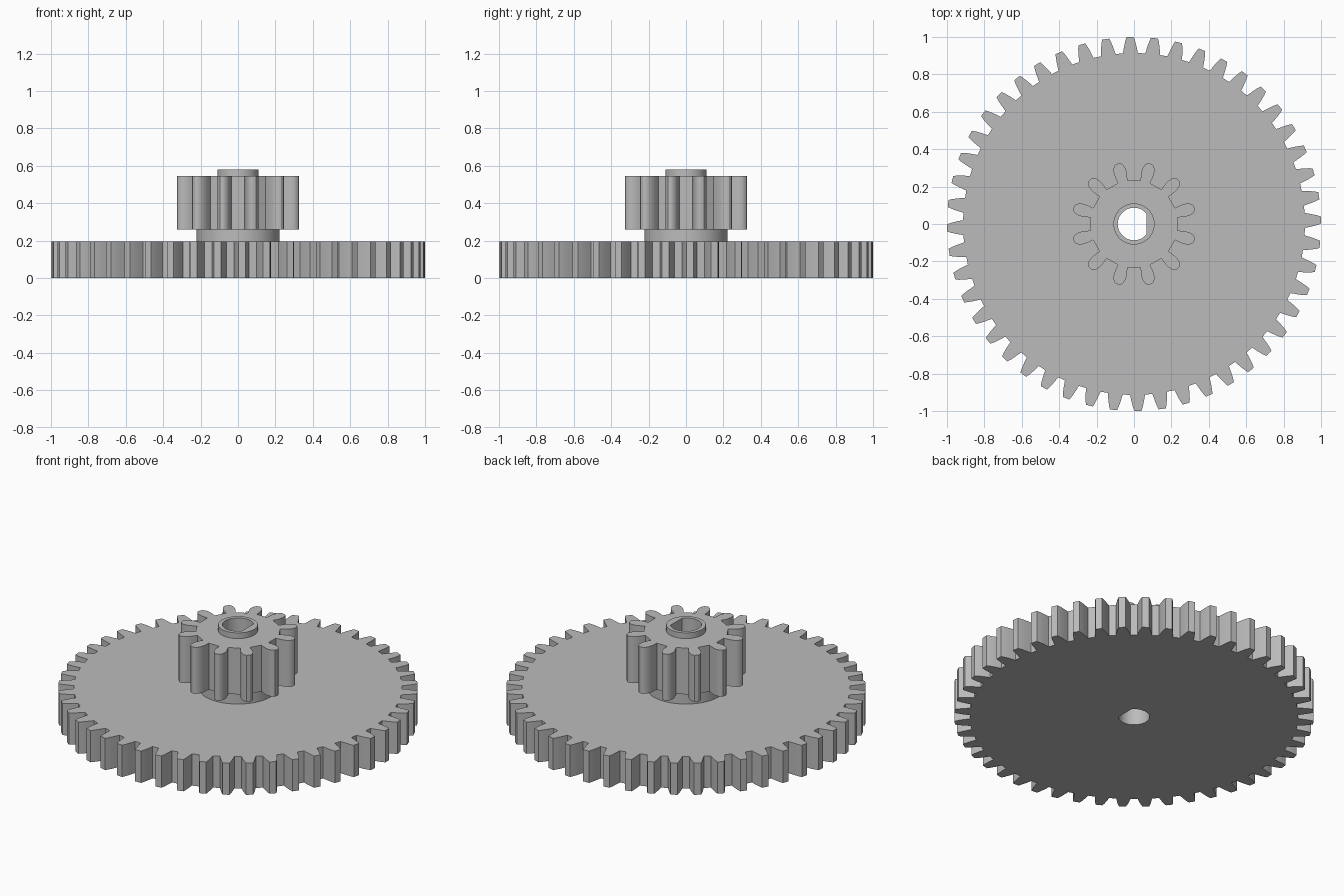
import bpy, bmesh
from math import sin, cos, asin, acos, pi, radians

if "Cube" in bpy.data.objects:
    bpy.data.objects.remove(bpy.data.objects["Cube"], do_unlink=True)

grey = bpy.data.materials.new("plain grey")
grey.use_nodes = True
grey.diffuse_color = (0.5, 0.5, 0.5, 1)
grey.node_tree.nodes["Principled BSDF"].inputs["Base Color"].default_value = (0.5, 0.5, 0.5, 1)


def circle(radius, count=72):
    return [(radius * cos(2 * pi * i / count), radius * sin(2 * pi * i / count)) for i in range(count)]


def d_hole(radius=0.087, flat=0.066, count=40):
    # Round bore with a flat on the +x side
    a = acos(flat / radius)
    angles = [a + (2 * pi - 2 * a) * i / count for i in range(count + 1)]
    return [(radius * cos(t), radius * sin(t)) for t in angles]


def gear(teeth, phase, flank):
    # flank: (radius, half width) pairs from the root to the tip of one tooth
    sides = [(r, -asin(w / r)) for r, w in flank]
    sides += [(r, -a) for r, a in reversed(sides)]
    points = []
    for i in range(teeth):
        centre = radians(phase) + 2 * pi * i / teeth
        points += [(r * cos(centre + a), r * sin(centre + a)) for r, a in sides]
    return points


def prism(name, outline, bottom, top):
    # Fill between the outline and the bore, then extrude upwards
    bm = bmesh.new()
    edges = []
    for loop in (outline, d_hole()):
        verts = [bm.verts.new((x, y, bottom)) for x, y in loop]
        edges += [bm.edges.new((v, verts[i - 1])) for i, v in enumerate(verts)]
    bmesh.ops.triangle_fill(bm, edges=edges, use_beauty=True)
    result = bmesh.ops.extrude_face_region(bm, geom=bm.faces[:], use_keep_orig=True)
    raised = [g for g in result["geom"] if isinstance(g, bmesh.types.BMVert)]
    bmesh.ops.translate(bm, verts=raised, vec=(0, 0, top - bottom))
    bmesh.ops.recalc_face_normals(bm, faces=bm.faces[:])
    mesh = bpy.data.meshes.new(name)
    bm.to_mesh(mesh)
    bm.free()
    mesh.materials.append(grey)
    obj = bpy.data.objects.new(name, mesh)
    bpy.context.collection.objects.link(obj)
    bpy.ops.object.select_all(action="DESELECT")
    obj.select_set(True)
    bpy.context.view_layer.objects.active = obj
    bpy.ops.object.shade_smooth_by_angle(angle=radians(25))


# Large spur gear with tapered teeth
big_flank = [(0.914, 0.04), (0.93, 0.037), (0.955, 0.032), (0.98, 0.026), (1.0, 0.019)]
prism("large_gear", gear(48, 1.2, big_flank), 0, 0.195)

# Collar between the gears
prism("collar", circle(0.222), 0.195, 0.26)

# Small pinion with rounded teeth
small_flank = [(0.235, 0.026), (0.26, 0.031), (0.28, 0.034), (0.3, 0.033),
               (0.317, 0.028), (0.328, 0.02), (0.334, 0.01)]
prism("pinion", gear(12, 15, small_flank), 0.26, 0.545)

# Raised rim around the bore
prism("top_boss", circle(0.11), 0.545, 0.58)
